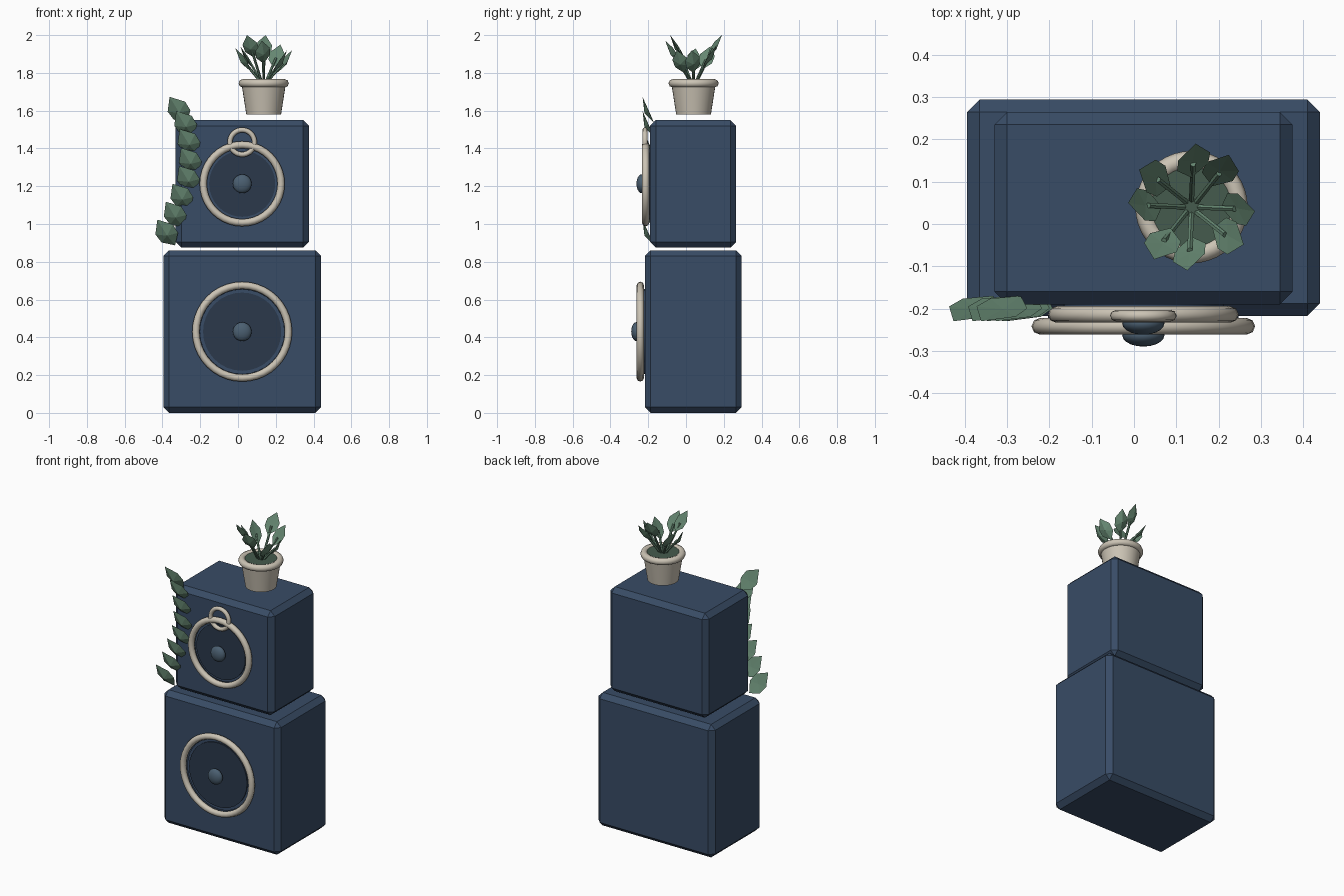
import bpy, bmesh, math
from mathutils import Vector

if "Cube" in bpy.data.objects:
    bpy.data.objects.remove(bpy.data.objects["Cube"])


def mat(name, r, g, b):
    m = bpy.data.materials.new(name)
    m.diffuse_color = (r, g, b, 1)
    m.use_nodes = True
    m.node_tree.nodes["Principled BSDF"].inputs["Base Color"].default_value = m.diffuse_color
    return m


BLUE = mat("cabinet_blue", 0.04, 0.072, 0.132)
DARK = mat("cone_dark", 0.024, 0.04, 0.07)
SLATE = mat("hub_slate", 0.07, 0.115, 0.165)
CREAM = mat("cream", 0.6, 0.55, 0.46)
GREEN = mat("leaf_green", 0.13, 0.24, 0.165)
SOIL = mat("soil_green", 0.06, 0.105, 0.075)
FRONT = (math.pi / 2, 0, 0)


def finish(name, m, smooth=False):
    ob = bpy.context.object
    ob.name = name
    ob.data.materials.append(m)
    if smooth:
        bpy.ops.object.shade_smooth_by_angle(angle=math.radians(50))
    return ob


def box(name, lo, hi, bevel):
    lo, hi = Vector(lo), Vector(hi)
    bpy.ops.mesh.primitive_cube_add(size=1, location=(lo + hi) / 2)
    bpy.context.object.scale = hi - lo
    bpy.ops.object.transform_apply(location=False, rotation=False, scale=True)
    ob = finish(name, BLUE)
    mod = ob.modifiers.new("chamfer", 'BEVEL')
    mod.width, mod.segments = bevel, 1


def ring(name, loc, major, minor, rot=FRONT):
    bpy.ops.mesh.primitive_torus_add(location=loc, rotation=rot, major_radius=major, minor_radius=minor,
                                     major_segments=40, minor_segments=8)
    finish(name, CREAM, True)


def disc(name, loc, r, depth, m, rot=FRONT, r2=None):
    bpy.ops.mesh.primitive_cone_add(vertices=32, radius1=r, radius2=r if r2 is None else r2,
                                    depth=depth, location=loc, rotation=rot)
    finish(name, m, True)


def speaker(name, x, y, z, r_ring, r_plate, r_cone):
    # plate, dark cone face, trim ring and flattened dust cap on a front face at y
    disc(name + "_plate", (x, y, z), r_plate, 0.02, BLUE)
    disc(name + "_cone", (x, y - 0.005, z), r_cone, 0.024, DARK)
    ring(name + "_trim_ring", (x, y - 0.024, z), r_ring, 0.0195)
    bpy.ops.mesh.primitive_uv_sphere_add(segments=20, ring_count=10, radius=0.05, location=(x, y - 0.045, z),
                                         rotation=FRONT)
    bpy.context.object.scale = (1, 1, 0.54)
    finish(name + "_hub", SLATE, True)


def leaf(name, base, tip, normal, width):
    # faceted leaf: six-sided outline with a raised ridge
    base, tip = Vector(base), Vector(tip)
    d = tip - base
    side = d.cross(Vector(normal)).normalized()
    n = side.cross(d).normalized()
    w = width / 2
    bm = bmesh.new()
    outline = [bm.verts.new(base + d * t + side * s * w) for t, s in
               ((0, 0), (0.3, 0.9), (0.62, 0.95), (1, 0), (0.62, -0.95), (0.3, -0.9))]
    top = bm.verts.new(base + d * 0.45 + n * width * 0.22)
    back = bm.verts.new(base + d * 0.45 + n * width * 0.04)
    for i in range(6):
        a, b = outline[i], outline[(i + 1) % 6]
        bm.faces.new((a, b, top))
        bm.faces.new((b, a, back))
    bmesh.ops.recalc_face_normals(bm, faces=bm.faces)
    me = bpy.data.meshes.new(name)
    bm.to_mesh(me)
    bm.free()
    ob = bpy.data.objects.new(name, me)
    bpy.context.collection.objects.link(ob)
    me.materials.append(GREEN)


def stem(name, a, b, r):
    a, b = Vector(a), Vector(b)
    d = b - a
    bpy.ops.mesh.primitive_cylinder_add(vertices=6, radius=r, depth=d.length, location=(a + b) / 2,
                                        rotation=d.to_track_quat('Z', 'Y').to_euler())
    finish(name, GREEN)


# Stacked cabinets
box("lower_cabinet", (-0.395, -0.218, 0), (0.44, 0.295, 0.86), 0.03)
box("upper_cabinet", (-0.33, -0.19, 0.875), (0.375, 0.265, 1.55), 0.03)

# Speakers and the small overlapping ring
speaker("lower_speaker", 0.022, -0.218, 0.43, 0.245, 0.225, 0.207)
speaker("upper_speaker", 0.022, -0.19, 1.213, 0.206, 0.19, 0.175)
ring("small_ring", (0.022, -0.217, 1.433), 0.065, 0.0135)

# Plant pot
PX, PY = 0.136, 0.04
disc("pot_body", (PX, PY, 1.66), 0.092, 0.16, CREAM, (0, 0, 0), 0.117)
ring("pot_rim", (PX, PY, 1.745), 0.111, 0.022, (0, 0, 0))
disc("pot_soil", (PX, PY, 1.748), 0.105, 0.02, SOIL, (0, 0, 0))

# Pot plant: eight leaning stems, each with a leaf
tips = (1.92, 1.95, 2.0, 1.94, 1.93, 2.0, 1.97, 1.92)
for i, zt in enumerate(tips):
    a = math.radians(45 * i)
    out = Vector((math.cos(a), math.sin(a), 0))
    tan = Vector((-math.sin(a), math.cos(a), 0))
    c = Vector((PX, PY, 0))
    up = Vector((0, 0, 1))
    lo = c + out * 0.07 + up * (zt - 0.12)
    hi = c + out * 0.15 + tan * (0.025 if i % 2 else -0.01) + up * zt
    stem(f"pot_stem_{i}", c + out * 0.015 + up * 1.75, lo.lerp(hi, 0.4), 0.007)
    leaf(f"pot_leaf_{i}", lo, hi, out + tan * (0.6 if i % 2 else 0.3) - up * 0.2, 0.085)

# Trailing vine down the left front edge
vine = ((-0.315, 1.605), (-0.28, 1.53), (-0.262, 1.435), (-0.255, 1.335),
        (-0.265, 1.24), (-0.30, 1.145), (-0.335, 1.05), (-0.38, 0.955))
for i, (x, z) in enumerate(vine):
    half = Vector((-0.047, -0.03, 0.068))
    c = Vector((x, -0.2, z))
    leaf(f"vine_leaf_{i}", c - half, c + half, (-0.15, -1, -0.2), 0.115)
